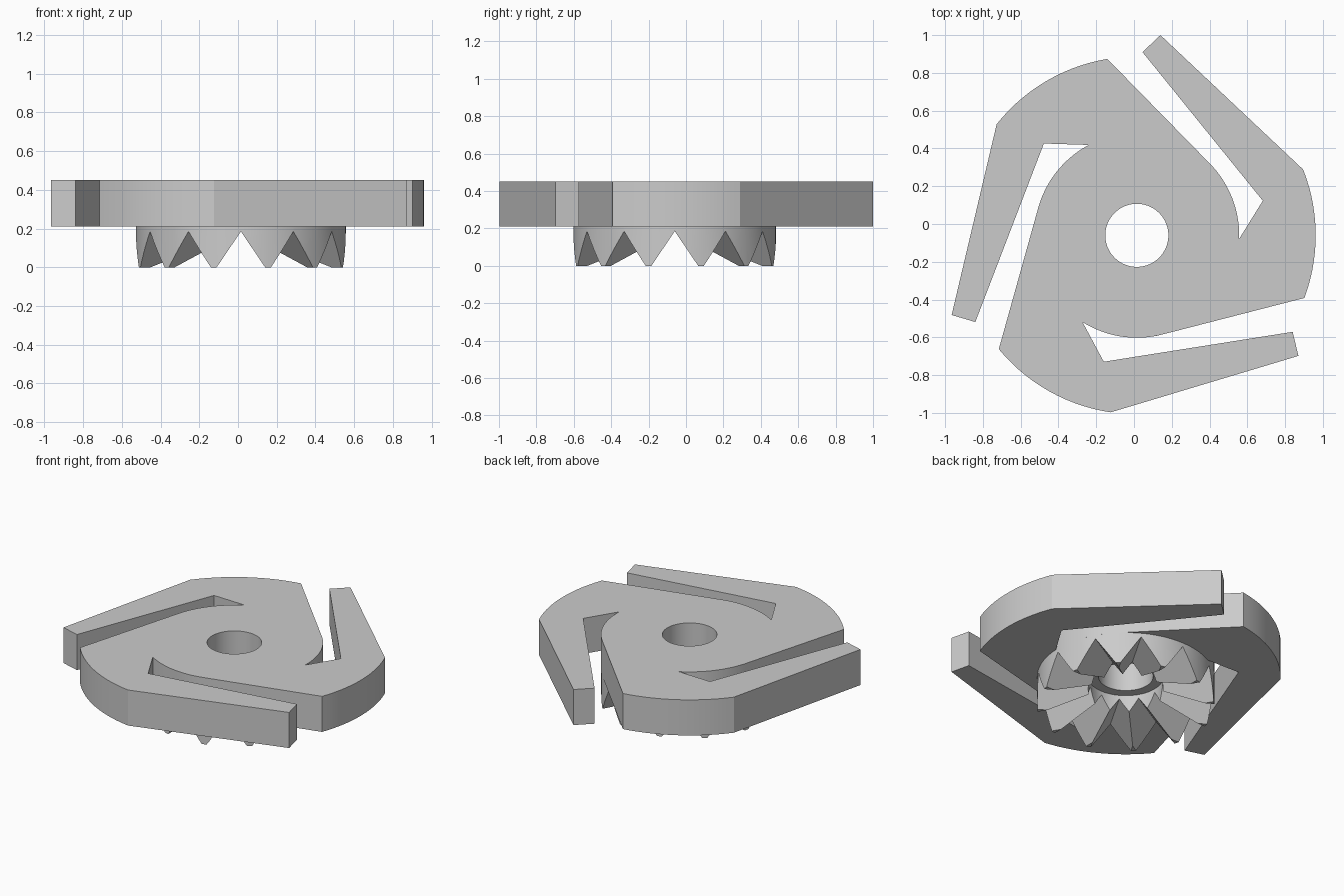
import bpy, bmesh
from math import radians, cos, sin, tau
from mathutils import Matrix, Vector

if "Cube" in bpy.data.objects:
    bpy.data.objects.remove(bpy.data.objects["Cube"])

CENTRE = Vector((0.015, -0.06, 0))
PLATE_Z, TOP_Z = 0.21, 0.45
HUB_R, RIM_R, HOLE_R, BORE_R = 0.542, 0.947, 0.167, 0.23

grey = bpy.data.materials.new("plain_grey")
grey.use_nodes = True
grey.diffuse_color = (0.6, 0.6, 0.6, 1)
grey.node_tree.nodes["Principled BSDF"].inputs["Base Color"].default_value = (0.6, 0.6, 0.6, 1)


def arc(r, a0, a1, n):
    """Points on a circle from a0 to a1 degrees."""
    angles = [radians(a0 + (a1 - a0) * i / n) for i in range(n + 1)]
    return [Vector((r * cos(a), r * sin(a))) for a in angles]


def prism(name, outline, z0, z1, turn=None):
    """Extrude a flat outline from z0 to z1."""
    bm = bmesh.new()
    face = bm.faces.new([bm.verts.new((p[0], p[1], z0)) for p in outline])
    up = bmesh.ops.extrude_face_region(bm, geom=[face])
    verts = [v for v in up["geom"] if isinstance(v, bmesh.types.BMVert)]
    bmesh.ops.translate(bm, verts=verts, vec=(0, 0, z1 - z0))
    bmesh.ops.recalc_face_normals(bm, faces=bm.faces)
    if turn:
        bm.transform(turn)
    bm.transform(Matrix.Translation(CENTRE))
    mesh = bpy.data.meshes.new(name)
    bm.to_mesh(mesh)
    bm.free()
    mesh.materials.append(grey)
    obj = bpy.data.objects.new(name, mesh)
    bpy.context.collection.objects.link(obj)
    return obj


def cut(target, cutter):
    """Subtract the cutter, then discard it."""
    mod = target.modifiers.new("cut", "BOOLEAN")
    mod.operation, mod.solver, mod.object = "DIFFERENCE", "EXACT", cutter
    bpy.context.view_layer.objects.active = target
    bpy.ops.object.modifier_apply(modifier=mod.name)
    bpy.data.objects.remove(cutter)


def circle(r, n=72):
    return arc(r, 0, 360 * (n - 1) / n, n - 1)


# Plate with three swept arms: one third of the outline, repeated around
arm = [Vector(p) for p in [(0.125, 1.06), (0.03, 0.97), (0.667, 0.183)]]
third = arc(RIM_R, -20.5, 21.6, 14) + arm + arc(HUB_R, -2, 44.2, 18)
outline = []
for k in range(3):
    spin = Matrix.Rotation(k * tau / 3, 2)
    outline += [spin @ p for p in third]
plate = prism("three_arm_plate", outline, PLATE_Z, TOP_Z)
cut(plate, prism("hole_cutter", circle(HOLE_R), 0, 1))

# Toothed ring: V notches across the diameter leave twelve pointed teeth
ring = prism("toothed_ring", circle(HUB_R, 96), 0, PLATE_Z)
cut(ring, prism("bore_cutter", circle(BORE_R), -0.5, 1))
PEAK, HALF, BELOW = 0.185, 0.125, -0.1
wide = HALF * (PEAK - BELOW) / PEAK
notch = [(-wide, BELOW), (wide, BELOW), (0, PEAK)]
upright = Matrix.Rotation(radians(90), 4, "X")
for k in range(6):
    turn = Matrix.Rotation(radians(30 * k), 4, "Z") @ upright
    cut(ring, prism("notch_cutter", notch, -1, 1, turn))

# Smooth arcs, sharp edges
for obj in (plate, ring):
    bpy.ops.object.select_all(action="DESELECT")
    obj.select_set(True)
    bpy.context.view_layer.objects.active = obj
    bpy.ops.object.shade_smooth_by_angle(angle=radians(15))
